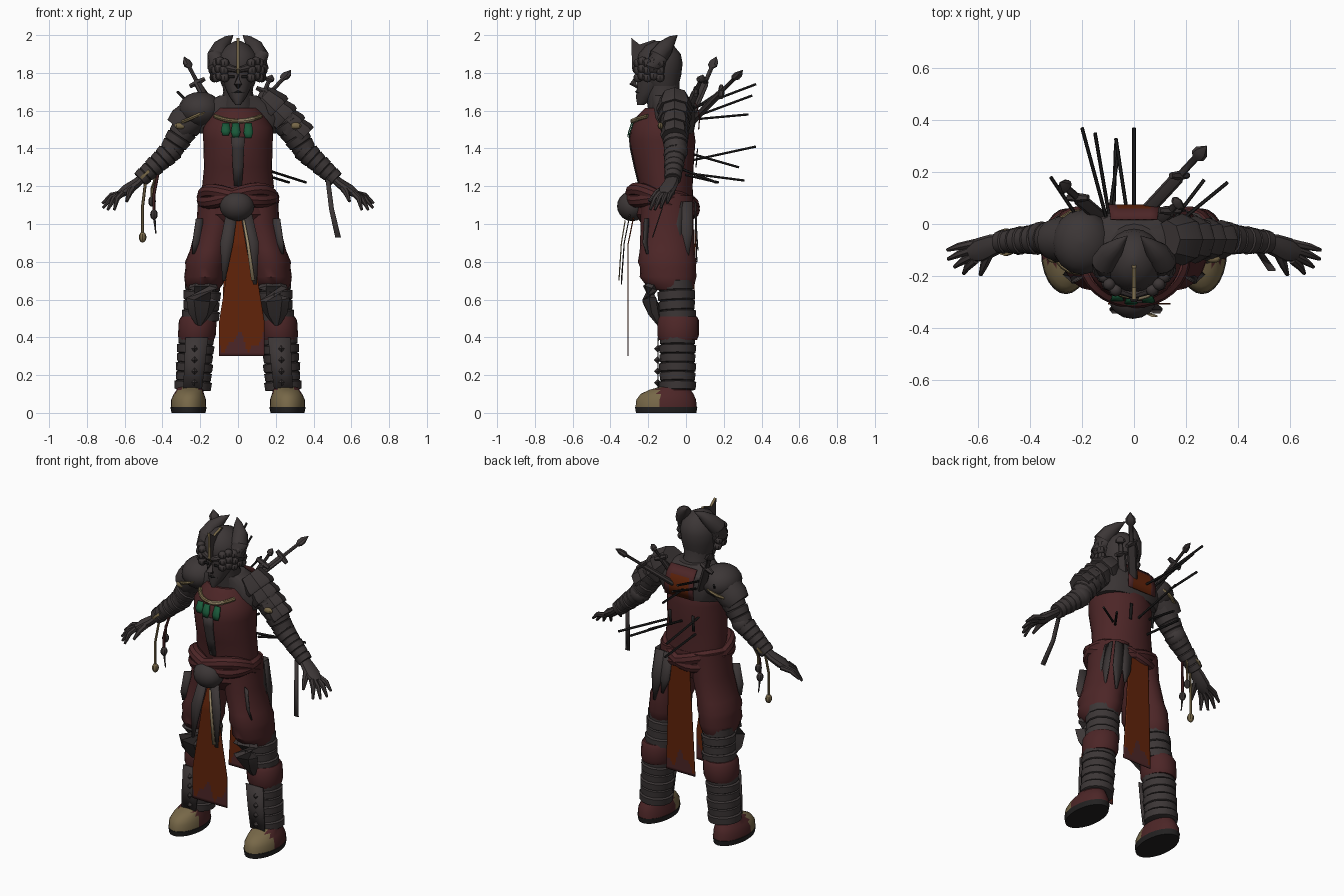
import bpy, bmesh, math
from mathutils import Vector

if "Cube" in bpy.data.objects:
    bpy.data.objects.remove(bpy.data.objects["Cube"])

def material(name, rgb):
    m = bpy.data.materials.new(name)
    m.diffuse_color = (*rgb, 1)
    m.use_nodes = True
    m.node_tree.nodes["Principled BSDF"].inputs["Base Color"].default_value = m.diffuse_color
    return m

GREY = material("dark iron", (0.045, 0.037, 0.037))
RED = material("dark maroon", (0.073, 0.019, 0.020))
RUST = material("rust cloth", (0.120, 0.017, 0.003))
TAN = material("tan leather", (0.185, 0.138, 0.065))
PALE = material("pale bone", (0.330, 0.260, 0.150))
GREEN = material("green stone", (0.010, 0.100, 0.042))
BLACK = material("black", (0.016, 0.015, 0.015))

def build(name, verts, faces, mats, rule=None):
    """Mesh from points; rule(centre, normal) gives the colour slot."""
    me = bpy.data.meshes.new(name)
    me.from_pydata([tuple(v) for v in verts], [], faces)
    bm = bmesh.new()
    bm.from_mesh(me)
    bmesh.ops.recalc_face_normals(bm, faces=bm.faces)
    bm.to_mesh(me)
    bm.free()
    for m in mats if isinstance(mats, (list, tuple)) else [mats]:
        me.materials.append(m)
    if rule:
        for p in me.polygons:
            p.material_index = rule(p.center, p.normal)
    ob = bpy.data.objects.new(name, me)
    bpy.context.collection.objects.link(ob)
    return ob

def skin(name, rings, mats, rule=None, closed=False):
    n, k = len(rings[0]), len(rings)
    verts = [v for r in rings for v in r]
    faces = [(i % k * n + j, i % k * n + (j + 1) % n, (i + 1) % k * n + (j + 1) % n, (i + 1) % k * n + j)
             for i in range(k if closed else k - 1) for j in range(n)]
    if not closed:
        faces += [tuple(range(n)), tuple(range((k - 1) * n, k * n))]
    return build(name, verts, faces, mats, rule)

def loft(name, secs, mats, n=20, rule=None):
    """Stacked ellipses (x, y, z, rx, ry)."""
    rings = [[(x + rx * math.cos(a), y + ry * math.sin(a), z)
              for a in (2 * math.pi * j / n for j in range(n))] for x, y, z, rx, ry in secs]
    return skin(name, rings, mats, rule)

def tube(name, pts, radii, mats, n=10, flat=1.0, closed=False):
    """Round or flattened tube along a path."""
    P = [Vector(p) for p in pts]
    k, rings = len(P), []
    for i, p in enumerate(P):
        t = (P[(i + 1) % k] - P[i - 1]) if closed else P[min(i + 1, k - 1)] - P[max(i - 1, 0)]
        t.normalize()
        u = t.cross(Vector((0, 0, 1)) if abs(t.z) < 0.95 else Vector((0, 1, 0))).normalized()
        w = t.cross(u)
        r = radii[i] if isinstance(radii, (list, tuple)) else radii
        rings.append([p + u * (r * math.cos(a)) + w * (r * flat * math.sin(a))
                      for a in (2 * math.pi * j / n for j in range(n))])
    return skin(name, rings, mats, closed=closed)

def wraps(name, a, b, ra, rb, count, mats, n=12):
    """Tube of overlapping bands between two points."""
    a, b = Vector(a), Vector(b)
    pts, rad = [], []
    for i in range(count):
        for f, k in ((0.02, 0.93), (0.1, 1.04), (0.92, 1.0), (0.98, 0.93)):
            t = (i + f) / count
            pts.append(a.lerp(b, t))
            rad.append((ra + (rb - ra) * t) * k * (1 + 0.04 * (i % 2)))
    return tube(name, pts, rad, mats, n)

def ball(name, c, r, mats, seg=16):
    secs = [(c[0], c[1], c[2] + r[2] * math.sin(t), r[0] * math.cos(t), r[1] * math.cos(t))
            for t in (math.pi * (i / 10 - 0.5) * 0.98 for i in range(11))]
    return loft(name, secs, mats, seg)

def sheet(name, path, mats, axis=(1, 0, 0), cols=2, rule=None):
    """Thin cloth strip; path points are (x, y, z, half width)."""
    ax = Vector(axis)
    verts = [Vector(p[:3]) + ax * (p[3] * (2 * j / cols - 1)) for p in path for j in range(cols + 1)]
    w = cols + 1
    faces = [(i * w + j, i * w + j + 1, (i + 1) * w + j + 1, (i + 1) * w + j)
             for i in range(len(path) - 1) for j in range(cols)]
    ob = build(name, verts, faces, mats, rule)
    ob.modifiers.new("thickness", 'SOLIDIFY').thickness = 0.006
    return ob

# torso shell
TORSO = [(0, -.10, 1.08, .18, .14), (0, -.105, 1.2, .19, .14), (0, -.115, 1.3, .18, .155),
         (0, -.125, 1.44, .184, .175), (0, -.125, 1.51, .185, .165), (0, -.12, 1.57, .145, .14),
         (0, -.105, 1.615, .115, .11)]
loft("torso_armour", TORSO, RED, 32)

def front_y(x, z):
    for a, b in zip(TORSO, TORSO[1:]):
        if a[2] <= z <= b[2]:
            t = (z - a[2]) / (b[2] - a[2])
            y, rx, ry = (a[i] + (b[i] - a[i]) * t for i in (1, 3, 4))
            return y - ry * math.sqrt(max(0, 1 - (x / rx) ** 2)) - 0.006
    return -.26

sheet("chest_stripe", [(0, front_y(0, z), z, w) for z, w in ((1.2, .02), (1.3, .028), (1.4, .032), (1.46, .036))], GREY)
def collar_z(x):
    return 1.545 + x * x * 1.8
tube("collar", [(x, front_y(x, collar_z(x)), collar_z(x)) for x in (i * .02 - .12 for i in range(13))], .012, TAN, 8)
tube("collar_bone_clasp", [(x, front_y(x, collar_z(x)) - .004, collar_z(x)) for x in (.0, .025, .05, .08)], .013, PALE, 8)
for i, (x, l) in enumerate(((-.065, .06), (-.012, .07), (.055, .075))):
    sheet("green_gem_%d" % i, [(x, front_y(x, z) - .008, z, w) for z, w in
                               ((1.535, .018), (1.535 - l * .7, .025), (1.53 - l, .016))], GREEN)
sheet("back_panel", [(0, .07, 1.5, .1), (0, .075, 1.56, .1), (0, .06, 1.63, .095), (0, .02, 1.675, .09)],
      [RED, RUST], cols=6, rule=lambda c, n: int(abs(c.x) < .06 and c.z < 1.64))
for x in (-.09, .07):
    sheet("back_slot", [(x, .05, 1.3, .008), (x, .058, 1.4, .008)], BLACK)

# mantle, neck and hood
loft("mantle", [(0, -.07, 1.48, .2, .11), (0, -.065, 1.56, .24, .12), (0, -.07, 1.63, .19, .115),
                (0, -.1, 1.68, .1, .1)], GREY)
loft("neck", [(0, -.1, 1.6, .1, .1), (0, -.125, 1.7, .078, .09), (0, -.13, 1.8, .09, .095)], GREY, 16)

# head and helmet
loft("face", [(0, -.24, 1.63, .014, .018), (0, -.215, 1.67, .042, .05), (0, -.185, 1.72, .068, .075),
              (0, -.165, 1.78, .085, .1), (0, -.15, 1.85, .095, .11)], GREY, 12)
tube("nose", [(0, -.255, 1.8), (0, -.283, 1.74), (0, -.255, 1.725)], [.012, .02, .01], GREY, 6)
tube("mouth", [(-.03, -.245, 1.695), (0, -.262, 1.7), (.03, -.245, 1.695)], .007, BLACK, 6)
loft("helmet_dome", [(0, -.125, 1.73, .085, .085), (0, -.14, 1.79, .105, .115), (0, -.14, 1.85, .112, .122),
                     (0, -.14, 1.9, .1, .112), (0, -.14, 1.945, .06, .075), (0, -.14, 1.97, .015, .02)], GREY)
prof = [(-.29, 1.985), (-.245, 1.95), (-.17, 1.975), (-.07, 1.93), (-.15, 1.87), (-.262, 1.79), (-.285, 1.82)]
k = len(prof)
build("helmet_crest", [(s * .008, y, z) for s in (-1, 1) for y, z in prof],
      [tuple(range(k)), tuple(range(k, 2 * k))] + [(i, (i + 1) % k, k + (i + 1) % k, k + i) for i in range(k)],
      [GREY, TAN], lambda c, n: int(abs(n.x) < .5))

for s, side in ((-1, "right"), (1, "left")):
    # broad horn, brow and curls
    tube(side + "_horn", [(s * x, y, z) for x, y, z in
         ((.085, -.17, 1.79), (.11, -.165, 1.84), (.112, -.145, 1.89), (.09, -.11, 1.935), (.055, -.075, 1.975),
          (.025, -.045, 2.0))], [.045, .055, .052, .045, .024, .001], GREY, 12)
    tube(side + "_brow", [(s * .005, -.272, 1.815), (s * .06, -.25, 1.83), (s * .11, -.2, 1.82)], [.014, .022, .024], GREY, 8)
    for i in range(5):
        a = i * .27 - .1
        for j in range(3):
            ball(side + "_curl", (s * (.132 - .006 * abs(j - 1)) * math.cos(a), -.15 - .125 * math.sin(a),
                                  1.775 + .038 * j + .01 * (i % 2)), (.025, .025, .025), GREY, 8)
    sheet(side + "_eye", [(s * .035, -.262, 1.785, .016), (s * .035, -.26, 1.773, .016)], BLACK)

    # shoulder plates and banded arm
    if s < 0:
        ball("right_round_pauldron", (-.2, -.07, 1.605), (.115, .125, .095), GREY)
        tube("right_pauldron_lower", [(-.2, -.065, 1.6), (-.29, -.06, 1.53), (-.32, -.06, 1.5)], [.09, .09, .075], GREY, 12)
        tube("pauldron_trim", [(-.215 + .1 * math.cos(a), -.07 + .117 * math.sin(a), 1.575 + .045 * math.cos(a))
             for a in (2 * math.pi * i / 20 for i in range(20))], .01, TAN, 6, closed=True)
    else:
        for i in range(4):
            x, z, r = .165 + .05 * i, 1.63 - .045 * i, .1 - .008 * i
            tube("left_pauldron_plate_%d" % i, [(x - .04, -.06, z + .04), (x + .02, -.06, z - .02),
                 (x + .035, -.06, z - .035)], [r * .75, r, r * .95], GREY, 8, 1.0)
    ball(side + "_shoulder_knot", (s * .305, -.135, 1.52), (.03, .015, .018), TAN, 8)
    wraps(side + "_upper_arm", (s * .23, -.06, 1.58), (s * .36, -.055, 1.385), .078, .058, 5, GREY)
    ball(side + "_elbow", (s * .355, -.05, 1.385), (.06, .06, .058), GREY)
    wraps(side + "_forearm", (s * .34, -.055, 1.4), (s * .52, -.07, 1.235), .06, .042, 6, GREY)
    # hand
    tube(side + "_palm", [(s * .5, -.07, 1.25), (s * .54, -.08, 1.215), (s * .59, -.1, 1.18), (s * .63, -.115, 1.155)],
         [.034, .042, .048, .03], GREY, 10, .6)
    for i, (dy, x, y, z) in enumerate(((.035, .718, -.1, 1.11), (.012, .715, -.135, 1.085),
                                       (-.012, .69, -.165, 1.075), (-.032, .655, -.19, 1.075))):
        a, b = Vector((s * .61, -.108 + dy, 1.165)), Vector((s * x, y, z))
        tube("%s_finger_%d" % (side, i), [a, a.lerp(b, .5) + Vector((s * .008, 0, .014)), b],
             [.016, .015, .007], GREY, 7)
    tube(side + "_thumb", [(s * .55, -.1, 1.2), (s * .575, -.155, 1.165), (s * .59, -.195, 1.12)],
         [.02, .017, .008], GREY, 7)

    # trousers with baggy folds
    loft(side + "_trouser", [(s * x, y, z, rx, ry) for x, y, z, rx, ry in
         ((.1, -.1, 1.15, .11, .14), (.115, -.1, 1.0, .105, .14), (.15, -.1, .86, .105, .145),
          (.165, -.1, .8, .115, .155), (.17, -.095, .77, .108, .148), (.175, -.095, .72, .11, .15),
          (.18, -.085, .68, .1, .13), (.185, -.07, .65, .08, .1))], RED)
    # knee, red cuff and banded shin
    wraps(side + "_knee_wrap", (s * .185, -.055, .7), (s * .2, -.045, .49), .092, .094, 4, GREY)
    ridge = [(s * .185, -.16, .7), (s * .185, -.19, .66), (s * .19, -.195, .6), (s * .2, -.165, .53), (s * .205, -.14, .46)]
    tube(side + "_knee_plate", ridge, [.06, .08, .085, .065, .015], GREY, 6, .5)
    loft(side + "_red_cuff", [(s * .21, -.042, .51, .09, .1), (s * .213, -.042, .49, .1, .11),
         (s * .218, -.042, .41, .1, .11), (s * .22, -.042, .385, .092, .1)], RED)
    wraps(side + "_shin_wrap", (s * .22, -.045, .41), (s * .24, -.045, .12), .092, .092, 6, GREY, 16)
    sheet(side + "_shin_plate", [(s * .218, -.15, .4, .06), (s * .23, -.152, .25, .055), (s * .24, -.15, .13, .05)], GREY)
    for z in (.16, .22, .28, .34):
        loft(side + "_shin_stud", [(s * .23, -.15, z - .018, .002, .002), (s * .23, -.15, z, .018, .02),
                                   (s * .23, -.15, z + .018, .002, .002)], GREY, 4)
    # boot with capped toe
    loft(side + "_sole", [(s * .262, -.105, 0, .09, .16), (s * .262, -.105, .032, .096, .165)], BLACK, 24)
    loft(side + "_boot", [(s * .262, -.105, .032, .093, .162), (s * .262, -.105, .07, .092, .158),
         (s * .26, -.1, .1, .08, .14), (s * .255, -.085, .122, .07, .11), (s * .245, -.045, .14, .08, .085),
         (s * .242, -.045, .17, .08, .085)], [RED, TAN], 28, lambda c, n: int(c.y < -.145 and c.z > .04))
    # torn hip rags, fuller on the left
    rags = ((.205, -.06, .84, .035), (.2, 0, .78, .035), (.15, .055, .8, .035), (.2, -.13, .9, .03), (.09, .06, .86, .03))
    for i, (x, y, z, w) in enumerate(rags if s > 0 else rags[3:4]):
        sheet("%s_hip_rag_%d" % (side, i), [(s * x * .95, y * .9, 1.12, w), (s * (x + .015), y, .95, w),
              (s * (x + .03), y * 1.1, z, .006)], GREY, (0, 1, 0) if x > .17 else (1, 0, 0))
    sheet(side + "_thigh_plate", [(s * .2, -.21, 1.03, .025), (s * .215, -.215, .9, .03), (s * .225, -.2, .84, .02)],
          GREY, (.8, -.5 * s, 0))

# rolled sash, buckle and skirt
loft("hips", [(0, -.1, .98, .17, .12), (0, -.11, 1.05, .2, .16), (0, -.11, 1.15, .19, .15)], RED)
for i in range(2):
    tube("rolled_sash_%d" % i, [(.18 * math.cos(a), -.125 - .16 * math.sin(a),
         1.125 + .035 * math.sin(a) + .03 * math.sin(2 * a + i * 2.5)) for a in (2 * math.pi * j / 32 for j in range(32))],
         .039, RED, 10, closed=True)
ball("belly_buckle", (-.005, -.285, 1.095), (.092, .08, .08), GREY)

# long cloths with stained hems
def hem(c, n):
    return int(c.z < .375 + .045 * math.sin(c.x * 45 + 1.5) + .025 * math.sin(c.x * 95))

sheet("front_cloth", [(.02, -.28 - .03 * min(1, i / 8), 1.04 - .74 * i / 40, .03 + .09 * min(1, i / 30))
                      for i in range(41)], [RUST, RED], cols=24, rule=hem)
sheet("rear_cloth", [(.01, .055 - .015 * i / 40, 1.1 - .72 * i / 40, .07 + .03 * i / 40)
                     for i in range(41)], [RUST, RED], cols=20, rule=lambda c, n: hem(c - Vector((0, 0, .09)), n))
sheet("front_rag_right", [(-.035, -.3, 1.05, .03), (-.06, -.33, .9, .035), (-.075, -.345, .7, .008)], GREY)
sheet("front_rag_left", [(.045, -.3, 1.05, .03), (.075, -.33, .9, .035), (.09, -.345, .68, .01)], GREY)
sheet("rag_edge", [(.03, -.325, 1.02, .006), (.052, -.345, .9, .008), (.08, -.358, .7, .01)], PALE)

# arrow shafts in the back
for i, (a, b) in enumerate((((-.1, 0, 1.6), (-.2, .37, 1.74)), ((-.09, 0, 1.55), (-.15, .35, 1.68)),
                            ((-.02, 0, 1.55), (-.07, .33, 1.58)), ((.0, 0, 1.33), (0, .37, 1.41)),
                            ((-.1, 0, 1.38), (-.06, .28, 1.3)), ((-.08, 0, 1.27), (-.07, .31, 1.23)),
                            ((.14, -.02, 1.29), (.36, .16, 1.22)), ((.14, 0, 1.26), (.27, .17, 1.22)),
                            ((-.2, 0, 1.58), (-.32, .18, 1.7)))):
    tube("arrow_shaft_%d" % i, [a, b], .007, BLACK, 6)

# blades carried on the back
for i, (a, b) in enumerate((((.03, .03, 1.54), (.28, .3, 1.815)), ((-.12, .02, 1.56), (-.285, .16, 1.885)),
                            ((.08, 0, 1.58), (.18, .09, 1.79)))):
    a, b = Vector(a), Vector(b)
    tube("blade_%d" % i, [a, a.lerp(b, .55), a.lerp(b, .6), a.lerp(b, .82), a.lerp(b, .86), a.lerp(b, .92), b],
         [.026, .026, .014, .014, .03, .028, .002], GREY, 8, .6)
    g, d = a.lerp(b, .58), (b - a).cross(Vector((0, 1, 0))).normalized() * .045
    tube("crossguard_%d" % i, [g - d, g, g + d], [.012, .018, .012], GREY, 6)

# wrist charms and hanging strap
for i, (x, y, z) in enumerate(((-.505, -.1, .93), (-.445, -.1, 1.05), (-.455, -.07, 1.12))):
    tube("charm_cord_%d" % i, [(x + .02, y + .02, 1.26), (x, y, (1.26 + z) / 2), (x, y, z)], .008, (TAN, RED, TAN)[i], 6)
    ball("charm_%d" % i, (x, y, z), (.02, .02, .028), (TAN, GREY, GREY)[i], 8)
tube("charm_tail", [(-.445, -.1, 1.05), (-.435, -.1, .95)], [.008, .003], GREY, 6)
tube("wrist_band", [(-.497, -.07, 1.268), (-.487, -.07, 1.257)], .053, TAN, 12)
sheet("hanging_strap", [(.475, -.1, 1.24, .012), (.495, -.13, 1.08, .013), (.53, -.18, .93, .015)], GREY)

# smooth shading with sharp edges kept
for ob in bpy.context.collection.objects:
    ob.select_set(True)
    bpy.context.view_layer.objects.active = ob
bpy.ops.object.shade_smooth_by_angle(angle=math.radians(35))
